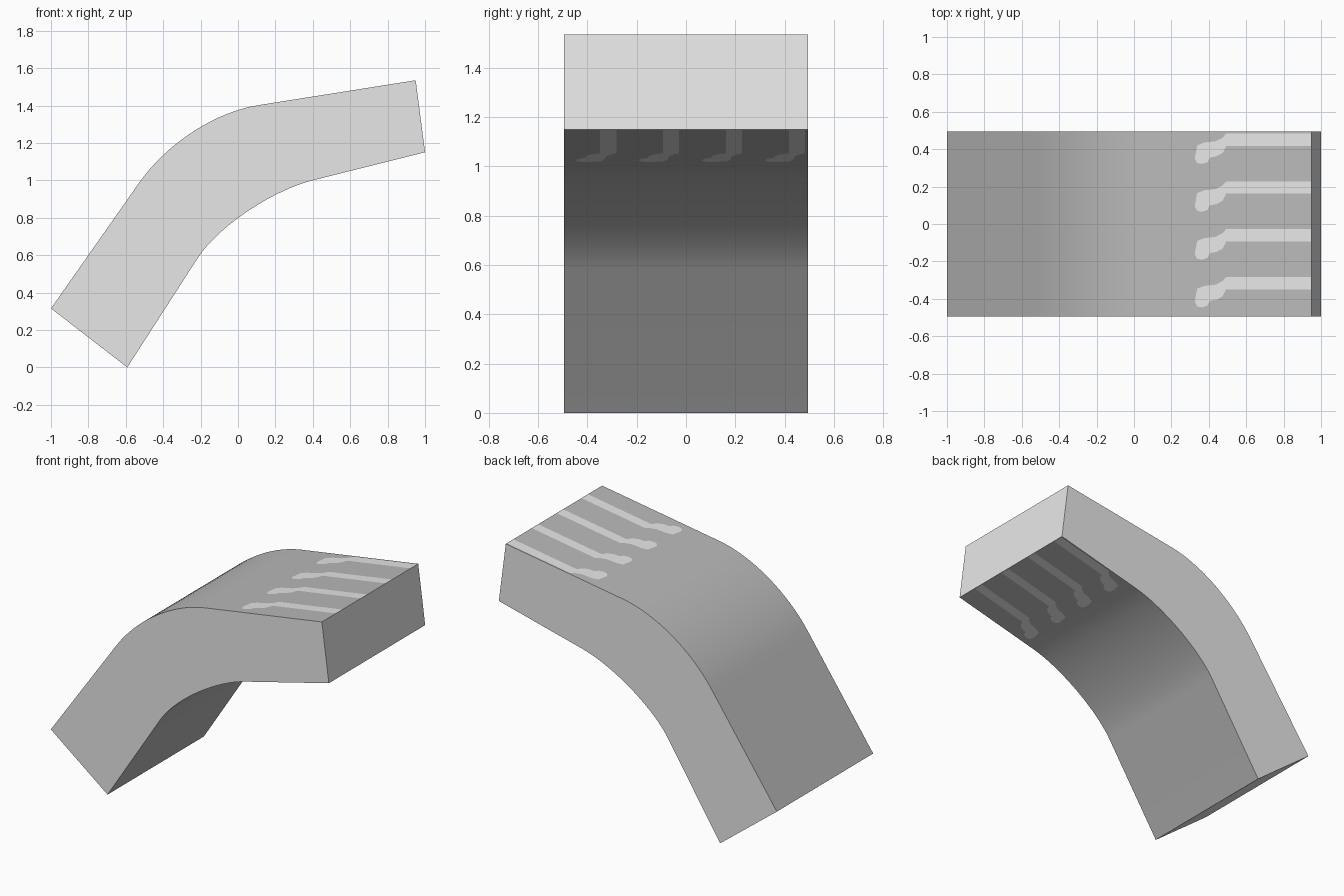
import bpy, bmesh
from mathutils import Vector as V
from mathutils.geometry import interpolate_bezier

if "Cube" in bpy.data.objects:
    bpy.data.objects.remove(bpy.data.objects["Cube"])


def material(name, v):
    m = bpy.data.materials.new(name)
    m.diffuse_color = (v, v, v, 1)
    m.use_nodes = True
    m.node_tree.nodes["Principled BSDF"].inputs["Base Color"].default_value = m.diffuse_color
    return m


grey = material("mid grey", 0.49)
light = material("light grey", 0.80)
HALF = 0.495


def add_object(name, bm, mats):
    bmesh.ops.recalc_face_normals(bm, faces=bm.faces)
    me = bpy.data.meshes.new(name)
    bm.to_mesh(me)
    bm.free()
    for m in mats:
        me.materials.append(m)
    ob = bpy.data.objects.new(name, me)
    bpy.context.collection.objects.link(ob)
    return ob


def prism(bm, ring, offset):
    f = bm.faces.new([bm.verts.new(p) for p in ring])
    ext = bmesh.ops.extrude_face_region(bm, geom=[f], use_keep_orig=True)
    vs = [g for g in ext["geom"] if isinstance(g, bmesh.types.BMVert)]
    bmesh.ops.translate(bm, verts=vs, vec=offset)


def bend(a, b, c, d, k, n=18):
    """Straight a-b, rounded bend b-c, straight c-d."""
    a, b, c, d = map(V, (a, b, c, d))
    u, w = b - a, d - c
    s = ((c - b).x * w.y - (c - b).y * w.x) / (u.x * w.y - u.y * w.x)
    corner = b + u * s
    arc = interpolate_bezier(b.to_3d(), b.lerp(corner, k).to_3d(),
                             c.lerp(corner, k).to_3d(), c.to_3d(), n)
    return [a] + [p.to_2d() for p in arc] + [d]


# Curved slab: side profile extruded across the width
outer = bend((-1, .315), (-.53, .985), (.11, 1.402), (.95, 1.535), .6)
inner = bend((-.592, 0), (-.215, .585), (.40, 1.0), (1.0, 1.15), .53)
bm = bmesh.new()
prism(bm, [(p.x, -HALF, p.y) for p in outer + inner[::-1]], (0, 2 * HALF, 0))
slab = add_object("curved_slab", bm, [grey, light])

# Sides and both ends are light, the curved top and underside are mid grey
for p in slab.data.polygons:
    n = p.normal
    p.material_index = int(abs(n.y) > .9 or n.x > .9 or (n.x < -.3 and n.z < -.3))

# Hooked stripe outline: (fraction from foot to tip, y offset)
stripe = [(0, -.10), (.02, -.125), (.06, -.13), (.11, -.12), (.13, -.095),
          (.19, -.088), (.24, -.07), (.27, -.033), (1, -.033), (1, .033),
          (.27, .033), (.24, .012), (.18, -.008), (.08, -.015), (.02, -.03)]


def stripes(name, foot, tip, out, inward):
    """Four stripe prisms reaching from `out` above the line to `inward` below."""
    bm = bmesh.new()
    foot, tip = V(foot), V(tip)
    along = (tip - foot).normalized()
    normal = V((-along.y, along.x))
    for i in range(4):
        y = -.316 + i * .2555
        ring = []
        for t, dy in stripe:
            p = foot.lerp(tip, t) + normal * out
            ring.append((p.x, y + dy, p.y))
        d = -normal * (out + inward)
        prism(bm, ring, (d.x, 0, d.y))
    return add_object(name, bm, [light])


def point_on(a, b, t):
    return V(a).lerp(V(b), t)


# Four flush inlaid stripes on the top and four on the underside
lines = [("top_stripes", outer[-2], outer[-1], .256, .997, 1),
         ("underside_stripes", inner[-2], inner[-1], .117, .992, -1)]
bpy.context.view_layer.objects.active = slab
for name, a, b, t0, t1, side in lines:
    foot, tip = point_on(a, b, t0), point_on(a, b, t1)
    stripes(name, foot, tip, 0, side * .02)
    cutter = stripes("cutter", foot, tip, side * .02, side * .02)
    cutter.hide_render = True
    mod = slab.modifiers.new("recess", 'BOOLEAN')
    mod.operation = 'DIFFERENCE'
    mod.solver = 'EXACT'
    mod.object = cutter
    bpy.ops.object.modifier_apply(modifier=mod.name)
    bpy.data.objects.remove(cutter)

slab.select_set(True)
bpy.ops.object.shade_smooth_by_angle(angle=0.6)
